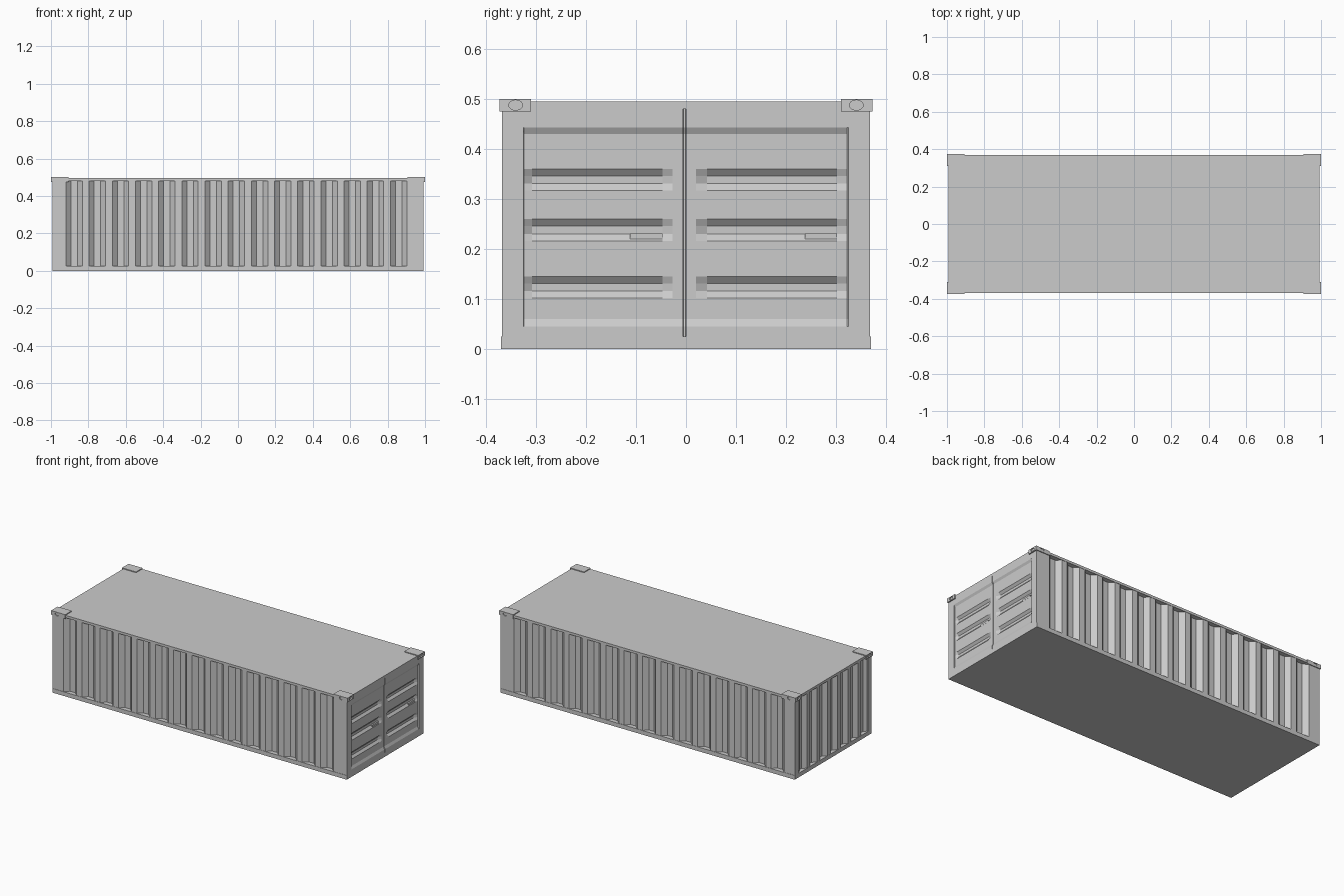
import bpy, bmesh
from mathutils import Vector

if "Cube" in bpy.data.objects:
    bpy.data.objects.remove(bpy.data.objects["Cube"])

X, Y = 0.993, 0.37          # body half length and half width
Z0, Z1 = 0.025, 0.48        # panel bottom and top


def finish(name, bm):
    me = bpy.data.meshes.new(name)
    bm.to_mesh(me)
    bm.free()
    ob = bpy.data.objects.new(name, me)
    bpy.context.collection.objects.link(ob)
    return ob


def box(name, lo, hi):
    bm = bmesh.new()
    bmesh.ops.create_cube(bm, size=1)
    for v in bm.verts:
        v.co = [a + (c + 0.5) * (b - a) for a, b, c in zip(lo, hi, v.co)]
    return finish(name, bm)


def sheet(name, us, vs, place, outward):
    """Pressed sheet: a grid of points placed by a function of u and v."""
    bm = bmesh.new()
    g = [[bm.verts.new(place(u, v)) for v in vs] for u in us]
    for i in range(len(us) - 1):
        for j in range(len(vs) - 1):
            f = bm.faces.new((g[i][j], g[i + 1][j], g[i + 1][j + 1], g[i][j + 1]))
            f.normal_update()
            if f.normal.dot(Vector(outward)) < 0:
                f.normal_flip()
    return finish(name, bm)


def trap(v, a, b, w):
    return max(0.0, min(1.0, (v - a) / w, (b - v) / w))


def corrugation(start, pitch, count, depth):
    """Trapezoid wave as (position, depth) pairs."""
    pts = []
    for i in range(count):
        s = start + i * pitch
        pts += [(s, 0), (s + 0.22 * pitch, depth),
                (s + 0.5 * pitch, depth), (s + 0.71 * pitch, 0)]
    return pts


# floor and roof slabs
box("floor", (-X, -Y, 0), (X, Y, Z0))
box("roof", (-X, -Y, Z1), (X, Y, 0.495))

# corrugated long walls
wave = corrugation(-0.92, 0.1239, 15, 0.025)
for side, label in ((-1, "front"), (1, "back")):
    sheet(label + "_wall", wave, (Z0, Z1),
          lambda p, z: (p[0], side * (Y - 0.002 - p[1]), z), (0, side, 0))

# corrugated blank end
end_wave = corrugation(-0.34, 0.0985, 7, 0.022)
sheet("end_wall", end_wave, (Z0, Z1),
      lambda p, z: (-X + 0.001 + p[1], p[0], z), (-1, 0, 0))

# corner posts
for s, label in ((-1, "front"), (1, "back")):
    for name, x0, x1, inner in (("door_post", wave[-1][0], X, 0.325),
                                ("end_post", -X, -0.92, 0.335)):
        ys = sorted((s * inner, s * (Y - 0.002)))
        box(f"{label}_{name}", (x0, ys[0], Z0), (x1, ys[1], Z1))

# door end: recessed panel, three rows of grooves per leaf, centre gap
rows = ((0.317, 0.36), (0.216, 0.26), (0.102, 0.145))
leaves = ((-0.325, -0.027), (0.02, 0.322))
ys = [-0.325, -0.3245, -0.308, -0.047, -0.027, -0.006, -0.005, -0.001, 0,
      0.02, 0.042, 0.302, 0.322, 0.325]
zs = sorted([Z0, 0.045, 0.06, 0.43, 0.443, Z1] +
            [z for a, b in rows for z in (a, a + 0.014, b - 0.014, b)])


def door(y, z):
    d = 0.007 * trap(z, 0.045, 0.443, 0.013) * trap(y, -0.325, 0.325, 0.0005)
    for a, b in rows:
        for c, e in leaves:
            d += 0.012 * trap(z, a, b, 0.014) * trap(y, c, e, 0.018)
    if -0.0055 < y < -0.0005:
        d += 0.012
    return (X - d, y, z)


sheet("doors", ys, zs, door, (1, 0, 0))

# door handles lying in the middle grooves
for i, (a, b) in enumerate(((-0.112, -0.047), (0.238, 0.302))):
    box(f"door_handle_{i}", (X - 0.022, a, 0.217), (X - 0.010, b, 0.231))


# top corner fittings with oval sockets
def cutter(name, loc, axis):
    bpy.ops.mesh.primitive_cylinder_add(
        vertices=20, radius=1, depth=1, location=loc,
        rotation=(0, 1.570796, 0) if axis == 0 else (1.570796, 0, 0))
    ob = bpy.context.object
    ob.name = name
    ob.scale = (0.01, 0.014, 0.014) if axis == 0 else (0.014, 0.01, 0.014)
    ob.hide_render = True
    ob.hide_set(True)
    return ob


for sx in (-1, 1):
    for sy in (-1, 1):
        xs = sorted((sx * 0.905, sx))
        yy = sorted((sy * 0.31, sy * 0.373))
        fit = box("corner_fitting", (xs[0], yy[0], 0.475), (xs[1], yy[1], 0.5))
        for axis, loc in ((0, (sx, sy * 0.341, 0.488)),
                          (1, (sx * 0.96, sy * 0.373, 0.488))):
            m = fit.modifiers.new("socket", 'BOOLEAN')
            m.operation = 'DIFFERENCE'
            m.solver = 'EXACT'
            m.object = cutter("socket_cutter", loc, axis)
